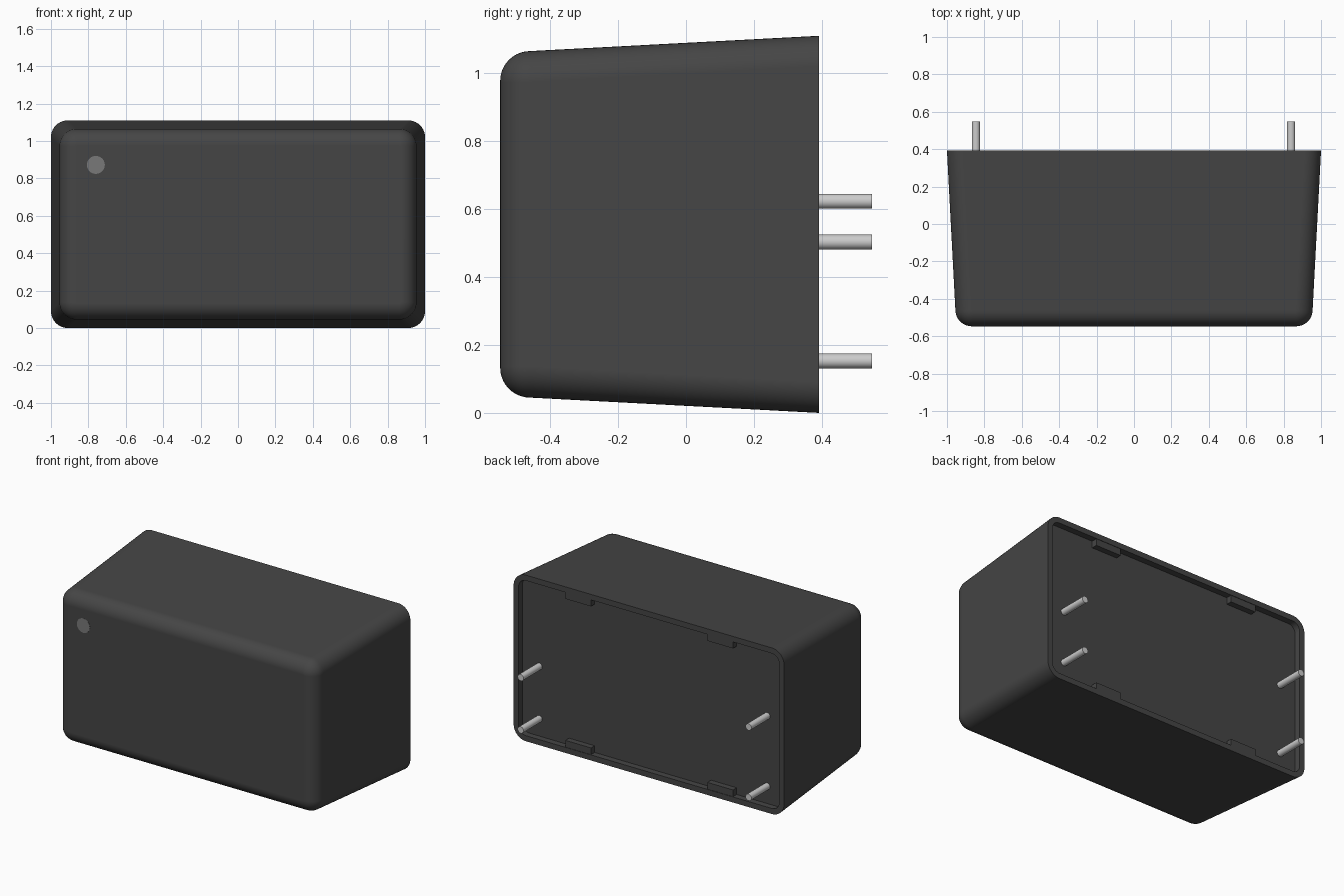
import bpy, bmesh
from math import sin, cos, pi, radians
from mathutils import Matrix

if "Cube" in bpy.data.objects:
    bpy.data.objects.remove(bpy.data.objects["Cube"])

HX, HZ, ZC = 1.0, 0.555, 0.555      # half width, half height, centre height at the rear
Y_FRONT, Y_REAR, Y_PLATE, Y_TIP = -0.547, 0.392, 0.35, 0.547
FILLET, CORNER, RIM, TAPER = 0.088, 0.09, 0.037, 0.045


def material(name, value):
    m = bpy.data.materials.new(name)
    m.diffuse_color = (value, value, value, 1)
    m.use_nodes = True
    m.node_tree.nodes["Principled BSDF"].inputs["Base Color"].default_value = m.diffuse_color
    return m


black = material("black_plastic", 0.06)
lens = material("lens_grey", 0.19)


def finish(name, bm, mat=None):
    bmesh.ops.recalc_face_normals(bm, faces=bm.faces)
    mesh = bpy.data.meshes.new(name)
    bm.to_mesh(mesh)
    bm.free()
    ob = bpy.data.objects.new(name, mesh)
    bpy.context.collection.objects.link(ob)
    if mat:
        mesh.materials.append(mat)
    bpy.ops.object.select_all(action='DESELECT')
    ob.select_set(True)
    bpy.context.view_layer.objects.active = ob
    bpy.ops.object.shade_smooth_by_angle(angle=radians(30))
    return ob


def ring(bm, y, inset, radius, n=10):
    """Rounded rectangle in the xz plane."""
    cx, cz = HX - inset - radius, HZ - inset - radius
    verts = []
    for q, (sx, sz) in enumerate(((1, 1), (-1, 1), (-1, -1), (1, -1))):
        for i in range(n + 1):
            a = (q + i / n) * pi / 2
            verts.append(bm.verts.new((sx * cx + radius * cos(a), y,
                                       ZC + sz * cz + radius * sin(a))))
    return verts


def cylinder(name, x, z, r, y0, y1, mat=None):
    bm = bmesh.new()
    bmesh.ops.create_cone(bm, cap_ends=True, segments=32, radius1=r, radius2=r,
                          depth=y1 - y0,
                          matrix=Matrix.Translation((x, (y0 + y1) / 2, z))
                          @ Matrix.Rotation(pi / 2, 4, 'X'))
    return finish(name, bm, mat)


# Tapered case: filleted front, drafted sides, thin rear rim, recessed base plate
bm = bmesh.new()
profile = []
for i in range(11):
    a = pi / 2 * i / 10
    inset = FILLET * (1 - sin(a))
    profile.append((Y_FRONT + FILLET * (1 - cos(a)), TAPER + inset, CORNER + 0.002 - inset))
profile += [(Y_REAR, 0, CORNER), (Y_REAR, RIM, CORNER - RIM), (Y_PLATE, RIM, CORNER - RIM)]
rings = [ring(bm, *p) for p in profile]
for a, b in zip(rings, rings[1:]):
    for i in range(len(a)):
        j = (i + 1) % len(a)
        bm.faces.new((a[i], a[j], b[j], b[i]))
bm.faces.new(rings[0])
bm.faces.new(rings[-1])
case = finish("case", bm, black)
wn = case.modifiers.new("even_shading", 'WEIGHTED_NORMAL')
wn.keep_sharp = True

# Four retaining tabs on the long edges of the recess
for sx in (-1, 1):
    for sz in (-1, 1):
        bm = bmesh.new()
        size = (0.19, 0.046, 0.06)
        pos = (sx * 0.525, 0.366, ZC + sz * (HZ - RIM - 0.015))
        bmesh.ops.create_cube(bm, size=1, matrix=Matrix.Translation(pos)
                              @ Matrix.Diagonal((*size, 1)))
        finish("retaining_tab", bm, black)

# Terminal pins
for x, z in ((0.84, 0.153), (0.84, 0.503), (-0.845, 0.153), (-0.845, 0.623)):
    cylinder("pin", x, z, 0.022, Y_PLATE - 0.02, Y_TIP)

# Indicator spot on the front face
cylinder("indicator", -0.76, 0.872, 0.048, Y_FRONT - 0.001, Y_FRONT + 0.01, lens)
